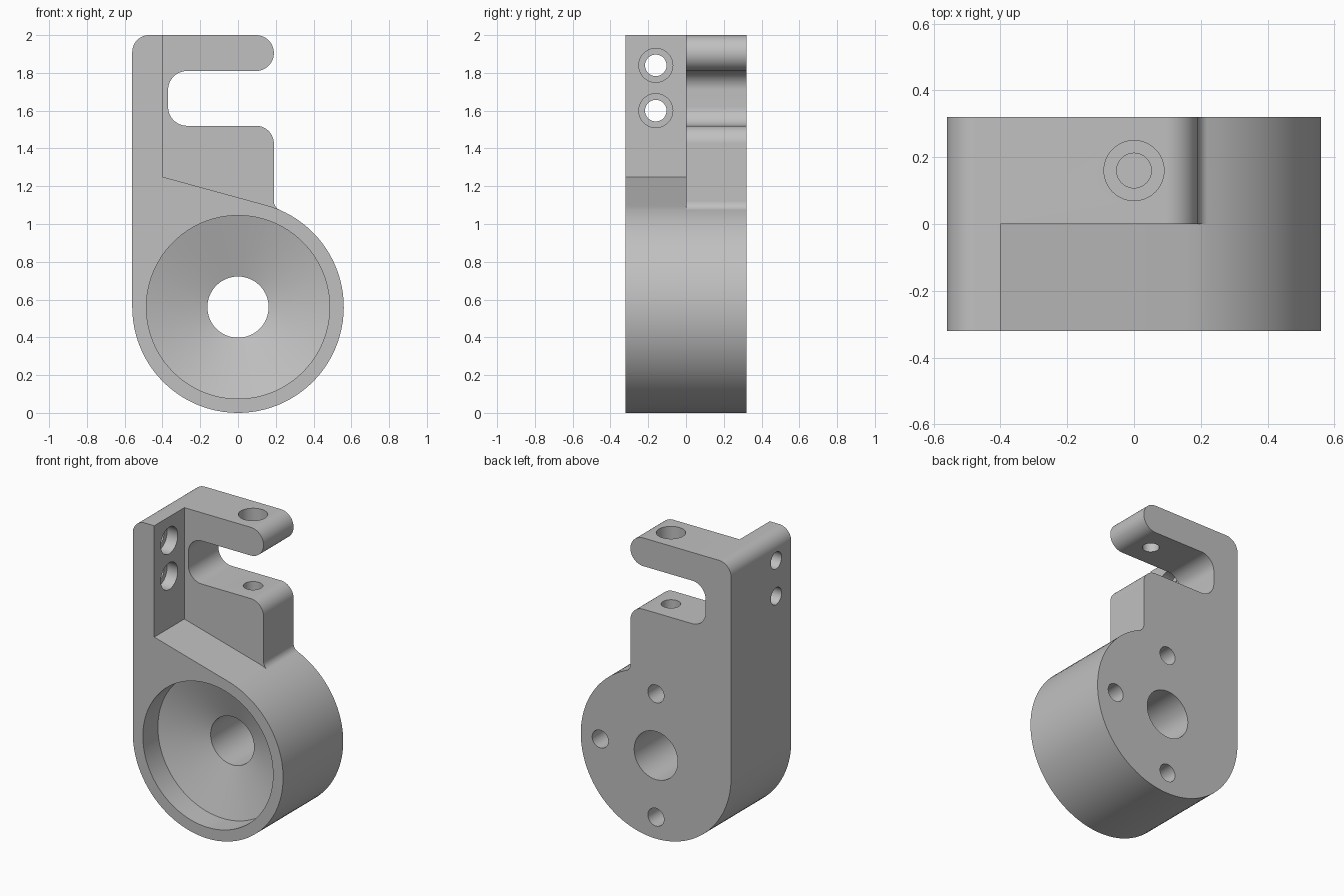
import bpy, bmesh, math
from mathutils import Vector

if "Cube" in bpy.data.objects:
    bpy.data.objects.remove(bpy.data.objects["Cube"])

R = 0.56                     # barrel radius, also the height of its axis
Y = 0.32                     # half depth
SEG = 96


def arc(cx, cz, r, a0, a1):
    """Points on an arc, angles in degrees."""
    n = max(4, round(abs(a1 - a0) / 360 * SEG))
    return [(cx + r * math.cos(math.radians(a0 + (a1 - a0) * i / n)),
             cz + r * math.sin(math.radians(a0 + (a1 - a0) * i / n))) for i in range(n + 1)]


def finish(name, bm):
    bmesh.ops.recalc_face_normals(bm, faces=bm.faces)
    me = bpy.data.meshes.new(name)
    bm.to_mesh(me)
    bm.free()
    ob = bpy.data.objects.new(name, me)
    bpy.context.collection.objects.link(ob)
    return ob


def prism(name, pts, y0, y1):
    """Extrude an x-z outline along y."""
    bm = bmesh.new()
    face = bm.faces.new([bm.verts.new((x, y0, z)) for x, z in pts])
    ext = bmesh.ops.extrude_face_region(bm, geom=[face])
    verts = [v for v in ext["geom"] if isinstance(v, bmesh.types.BMVert)]
    bmesh.ops.translate(bm, vec=(0, y1 - y0, 0), verts=verts)
    return finish(name, bm)


def bore(name, origin, axis, profile, seg=48):
    """Stepped round cutter: profile is a list of (distance along axis, radius)."""
    bm = bmesh.new()
    turn = Vector((0, 0, 1)).rotation_difference(Vector(axis))
    rings = []
    for d, r in profile:
        rings.append([bm.verts.new(Vector(origin) + turn @ Vector(
            (r * math.cos(math.tau * i / seg), r * math.sin(math.tau * i / seg), d)))
            for i in range(seg)])
    for a, b in zip(rings, rings[1:]):
        for i in range(seg):
            j = (i + 1) % seg
            bm.faces.new((a[i], a[j], b[j], b[i]))
    bm.faces.new(rings[0])
    bm.faces.new(rings[-1])
    ob = finish(name, bm)
    ob.hide_render = True
    return ob


def combine(target, other, operation):
    mod = target.modifiers.new(operation, 'BOOLEAN')
    mod.operation, mod.solver, mod.object = operation, 'EXACT', other
    bpy.context.view_layer.objects.active = target
    bpy.ops.object.modifier_apply(modifier=mod.name)
    bpy.data.objects.remove(other)


# Shared outline: barrel from its left side, under, and up to the block fillet
fil, edge = 0.05, 0.19
fx = edge + fil
fz = R + math.sqrt((R + fil) ** 2 - fx ** 2)
contact = math.degrees(math.atan2(fz - R, fx))
barrel = arc(0, R, R, 180, 360 + contact)
corner = arc(-0.47, 1.91, 0.09, 90, 180)

# Rear half: barrel, fillet, lower block, slot and rounded upper arm
rear = (barrel
        + arc(fx, fz, fil, 180 + contact, 180)
        + arc(edge - 0.095, 1.425, 0.095, 0, 90)
        + arc(-0.27, 1.62, 0.10, 270, 180)
        + arc(-0.27, 1.71, 0.10, 180, 90)
        + arc(edge - 0.095, 1.905, 0.095, -90, 90)
        + corner)
bracket = prism("bracket_body", rear, 0, Y)

# Front half: barrel, sloped shoulder and upright mounting wall
front = barrel + arc(0, R, R, contact, 74.7)[1:] + [(-0.40, 1.25), (-0.40, 2.0)] + corner
combine(bracket, prism("front_half", front, -Y, 0), 'UNION')

cutters = [
    # Front recess with conical floor and centre through hole
    bore("centre_recess", (0, 0, R), (0, 1, 0),
         [(-0.4, 0.485), (-0.16, 0.485), (-0.06, 0.162), (0.4, 0.162)], SEG),
    # Clamp screw: counterbored arm hole and blind hole in the block
    bore("arm_hole", (0, 0.16, 0), (0, 0, 1),
         [(2.1, 0.09), (1.9, 0.09), (1.9, 0.052), (1.7, 0.052)]),
    bore("block_hole", (0, 0.16, 0), (0, 0, 1), [(1.6, 0.06), (1.15, 0.06)]),
]
# Blind holes in the back face
for i, (dx, dz) in enumerate([(0, 0.415), (0, -0.415), (0.415, 0)]):
    cutters.append(bore(f"back_hole_{i}", (dx, 0, R + dz), (0, 1, 0), [(0.05, 0.06), (0.4, 0.06)]))
# Counterbored holes through the mounting wall
for z in (1.60, 1.84):
    cutters.append(bore("wall_hole", (0, -0.16, z), (1, 0, 0),
                        [(-0.7, 0.057), (-0.48, 0.057), (-0.48, 0.09), (-0.3, 0.09)]))
for c in cutters:
    combine(bracket, c, 'DIFFERENCE')

# Plain grey finish
grey = bpy.data.materials.new("plain grey")
grey.diffuse_color = (0.53, 0.53, 0.53, 1)
grey.use_nodes = True
grey.node_tree.nodes["Principled BSDF"].inputs["Base Color"].default_value = grey.diffuse_color
bracket.data.materials.clear()
bracket.data.materials.append(grey)
for p in bracket.data.polygons:
    p.material_index = 0
bpy.ops.object.select_all(action='DESELECT')
bracket.select_set(True)
bpy.context.view_layer.objects.active = bracket
bpy.ops.object.shade_smooth_by_angle(angle=math.radians(25))
